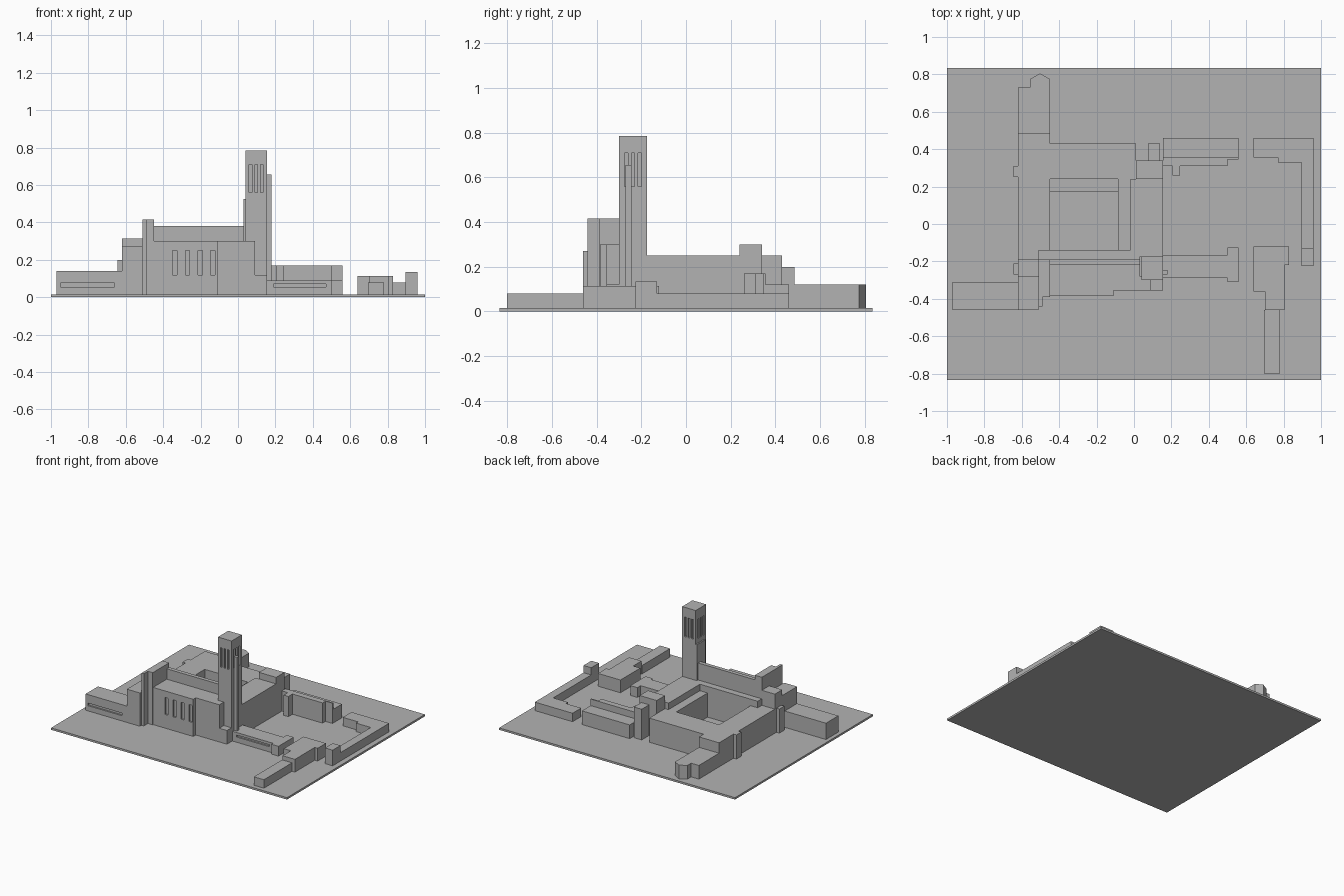
import bpy
import bmesh

cube = bpy.data.objects.get("Cube")
if cube:
    bpy.data.objects.remove(cube, do_unlink=True)

stone = bpy.data.materials.new("grey stone")
stone.use_nodes = True
stone.diffuse_color = (.45, .45, .45, 1)
stone.node_tree.nodes["Principled BSDF"].inputs["Base Color"].default_value = stone.diffuse_color

# Roof levels shared by several parts
ground = .015
low_roof = .08
range_roof = .12
screen_roof = .17
court_roof = .2
block_roof = .25
hall_roof = .3
tower_roof = .785


def prism(name, outline, top, bottom=ground):
    """Extrude a footprint upwards from bottom to top."""
    bm = bmesh.new()
    footprint = bm.faces.new([bm.verts.new((x, y, bottom)) for x, y in outline])
    result = bmesh.ops.extrude_face_region(bm, geom=[footprint])
    for part in result["geom"]:
        if isinstance(part, bmesh.types.BMVert):
            part.co.z = top
    bmesh.ops.recalc_face_normals(bm, faces=bm.faces)
    mesh = bpy.data.meshes.new(name)
    bm.to_mesh(mesh)
    bm.free()
    mesh.materials.append(stone)
    obj = bpy.data.objects.new(name, mesh)
    bpy.context.collection.objects.link(obj)
    return obj


def box(name, x, y, top, bottom=ground):
    """Block spanning the given (low, high) pairs in x and y."""
    (left, right), (front, back) = x, y
    outline = [(left, front), (right, front), (right, back), (left, back)]
    return prism(name, outline, top, bottom)


def around(middle, width):
    """Pair of limits lying evenly about a middle."""
    return middle - width / 2, middle + width / 2


def cut(target, name, x, y, top, bottom):
    """Carve a box-shaped recess out of the target."""
    cutter = box(name, x, y, top, bottom)
    cutter.hide_render = True
    cutter.hide_viewport = True
    cutter.display_type = "WIRE"
    recess = target.modifiers.new(name, "BOOLEAN")
    recess.operation = "DIFFERENCE"
    recess.solver = "EXACT"
    recess.object = cutter


# Ground slab
box("ground_slab", x=around(0, 2), y=around(0, 1.67), top=ground, bottom=0)

# Clock tower with three belfry slits on each side
tower_left, tower_right = tower_x = (.04, .155)
tower_front, tower_back = tower_y = (-.3, -.175)
tower = box("tower", x=tower_x, y=tower_y, top=tower_roof)
slit_depth = .024
for step in (-1, 0, 1):
    across_x = around(sum(tower_x) / 2 + step * .03, .015)
    across_y = around(sum(tower_y) / 2 + step * .03, .015)
    for wall in tower_y:
        cut(tower, "belfry_slit", x=across_x, y=around(wall, slit_depth), top=.71, bottom=.56)
    for wall in tower_x:
        cut(tower, "belfry_slit", x=around(wall, slit_depth), y=across_y, top=.71, bottom=.56)
box("tower_stair", x=(tower_right, .18), y=(-.27, -.245), top=.655)
box("tower_buttress", x=(.03, tower_left), y=(-.28, tower_back), top=.525)

# Great hall along the front with tall window slits
hall_left, hall_bay_right, hall_right = -.45, -.11, .09
hall_front, hall_bay_front, hall_back = -.355, -.385, -.22
hall = box("hall", x=(hall_left, hall_right), y=(hall_front, hall_back), top=hall_roof)
hall_bay = box("hall_bay", x=(hall_left, hall_bay_right), y=(hall_bay_front, hall_front), top=hall_roof)
window_width = .024
for number in range(4):
    middle = hall_bay_right - window_width - number * .068
    cut(hall_bay, "hall_window", x=around(middle, window_width),
        y=around(hall_bay_front, window_width), top=block_roof, bottom=range_roof)
box("tower_porch", x=(hall_right, tower_right), y=(hall_front, tower_front), top=range_roof)

# Narrow upper storey behind the hall, and the block it leans on
storey_back = -.19
block_left, block_back = -.02, .24
cloister_left, cloister_back = -.51, -.14
box("hall_upper_storey", x=(hall_left, tower_left), y=(hall_back, storey_back), top=.38)
box("cloister_strip", x=(cloister_left, block_left), y=(storey_back, cloister_back), top=block_roof)
box("east_block", x=(block_left, tower_right), y=(storey_back, block_back), top=block_roof)

# Lower wings round the courtyard
west_left, west_back = -.62, .485
court_right = -.085
bay_left = west_left - .025
box("west_wing", x=(west_left, hall_left), y=(storey_back, west_back), top=court_roof)
box("north_wing", x=(hall_left, .01), y=(block_back, .43), top=court_roof)
box("court_range", x=(court_right, block_left), y=(cloister_back, block_back), top=court_roof)
box("court_arcade", x=(hall_left, court_right), y=(screen_roof, block_back), top=range_roof)
for middle in (.28, -.24):
    box("west_bay", x=(bay_left, west_left), y=around(middle, .06), top=court_roof)

# Corner tower and stair at the back of the east block
corner_back = .34
box("corner_tower", x=(.01, tower_right), y=(block_back, corner_back), top=hall_roof)
box("corner_stair", x=(.075, .14), y=(corner_back, .43), top=block_roof)

# Chapel with a pointed apse
apse_left, apse_front, apse_side = -.555, .73, .775
box("chapel", x=(west_left, hall_left), y=(west_back, apse_front), top=range_roof)
prism("chapel_apse", [
    (apse_left, apse_front), (hall_left, apse_front), (hall_left, apse_side),
    ((apse_left + hall_left) / 2, .805), (apse_left, apse_side)], top=range_roof)

# Stepped pylon and blocks at the west end of the hall
pylon_left, pylon_front = cloister_left, -.39
pylon_roof = .415
corner_front, corner_middle = -.46, -.28
box("pylon", x=(pylon_left, hall_left), y=(pylon_front, storey_back), top=pylon_roof)
box("pylon_fin", x=(pylon_left, -.49), y=(-.44, pylon_front), top=pylon_roof)
box("corner_rear", x=(west_left, pylon_left), y=(corner_middle, storey_back), top=.315)
box("corner_front", x=(west_left, pylon_left), y=(corner_front, corner_middle), top=.27)

# Long low office wing with a window band
office = box("office_wing", x=(-.97, west_left), y=(corner_front, -.31), top=.14)
cut(office, "office_window", x=(-.95, -.66), y=around(corner_front, slit_depth), top=.075, bottom=.055)

# Front garden wing with a wider end pavilion
pavilion_x = wing_right, pavilion_right = (.5, .56)
garden_front = -.29
garden_roof = .09
garden = box("garden_wing", x=(tower_right, wing_right), y=(garden_front, -.165), top=garden_roof)
cut(garden, "garden_window", x=(.19, .47), y=around(garden_front, slit_depth), top=.07, bottom=.055)
box("garden_pavilion", x=pavilion_x, y=(-.31, -.125), top=garden_roof)

# Rear wing: tall screen wall over a lower range
screen_front, screen_back = .31, .355
range_back = .46
box("rear_range", x=(tower_right, pavilion_right), y=(screen_back, range_back), top=range_roof)
box("rear_screen", x=(tower_right, wing_right), y=(screen_front, screen_back), top=screen_roof)
box("rear_screen_end", x=pavilion_x, y=(.345, screen_back), top=screen_roof)
box("rear_stair", x=(.205, .245), y=(.26, screen_front), top=screen_roof)

# Far wing turning the corner, with an end lodge
far_left, far_right = .64, .96
arm_left, arm_front = .895, -.13
far_front = .33
box("far_wing", x=(far_left, arm_left), y=(screen_back, range_back), top=low_roof)
box("far_wing_step", x=(.77, arm_left), y=(far_front, screen_back), top=low_roof)
box("far_wing_arm", x=(arm_left, far_right), y=(arm_front, range_back), top=low_roof)
box("far_lodge", x=(arm_left, far_right), y=(-.225, arm_front), top=.135)

# Stepped south-east block with a long annex
step_right, step_back, step_front = .805, -.22, -.36
step_roof = .113
box("stepped_rear", x=(far_left, .83), y=(step_back, -.12), top=step_roof)
box("stepped_middle", x=(far_left, step_right), y=(step_front, step_back), top=step_roof)
box("stepped_front", x=(.7, step_right), y=(corner_front, step_front), top=step_roof)
box("annex", x=(.695, .78), y=(-.8, corner_front), top=low_roof)
